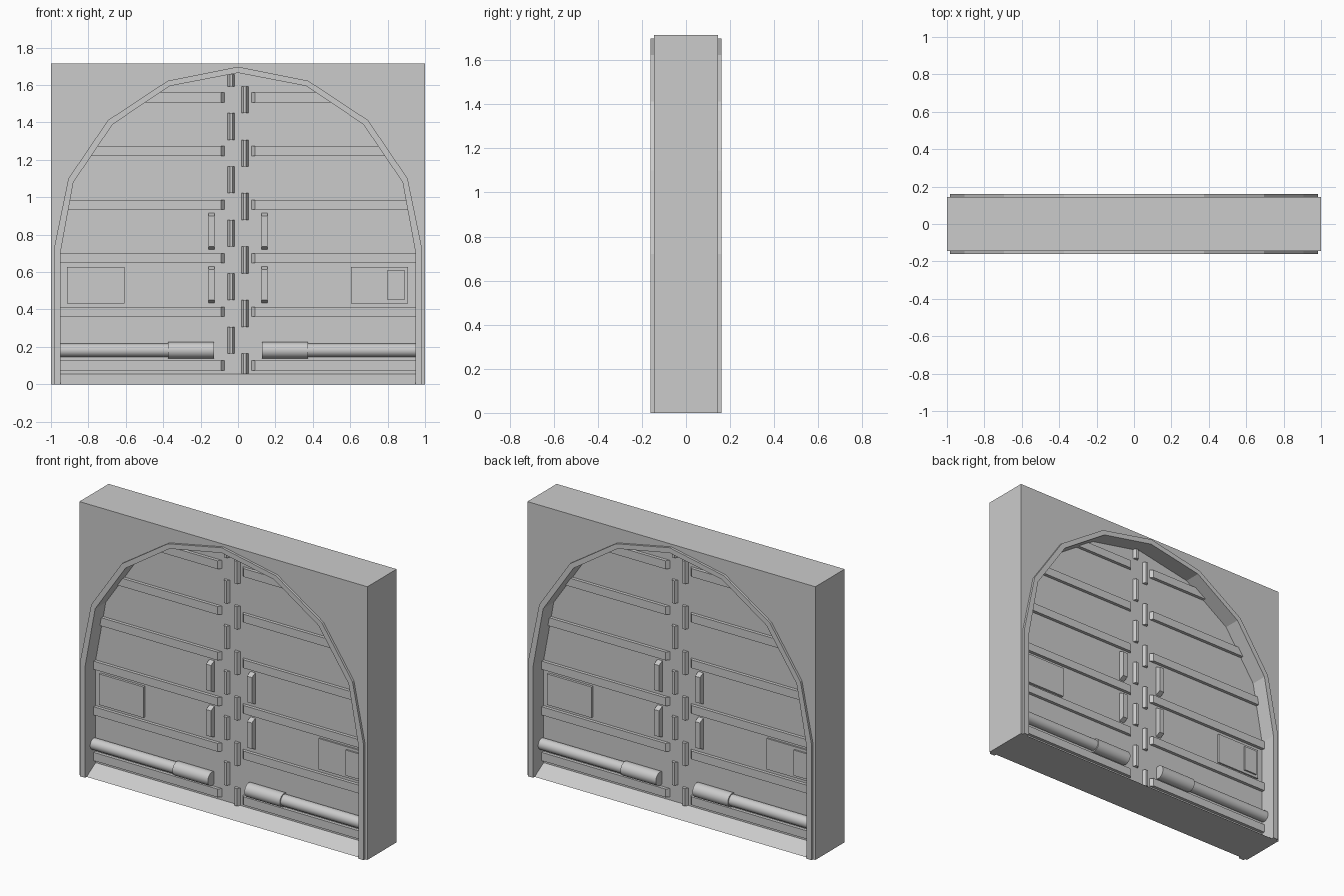
import bpy, bmesh, math

if "Cube" in bpy.data.objects:
    bpy.data.objects.remove(bpy.data.objects["Cube"])

WALL, TRIM, DOOR = 0.145, 0.16, 0.055      # half depths of wall, arch trim, door face
SILL = 0.055


def loft(name, a, b, cap_a=True, cap_b=True, smooth=False, both=False):
    """Bridge two 3D loops, optionally cap them; both adds a half-turn copy on the back."""
    bm = bmesh.new()
    va = [bm.verts.new(p) for p in a]
    vb = [bm.verts.new(p) for p in b]
    n = len(va)
    for i in range(n):
        j = (i + 1) % n
        bm.faces.new((va[i], va[j], vb[j], vb[i])).smooth = smooth
    if cap_a:
        bm.faces.new(va)
    if cap_b:
        bm.faces.new(vb)
    bmesh.ops.recalc_face_normals(bm, faces=bm.faces[:])
    finish(name, bm, both)


def finish(name, bm, both):
    me = bpy.data.meshes.new(name)
    bm.to_mesh(me)
    bm.free()
    for side in (("front", "back") if both else ("",)):
        ob = bpy.data.objects.new((name + "_" + side).strip("_"), me)
        bpy.context.collection.objects.link(ob)
        if side == "back":
            ob.rotation_euler.z = math.pi


def at(pts, y):
    return [(x, y, z) for x, z in pts]


def rect(x0, x1, z0, z1):
    return [(x0, z0), (x1, z0), (x1, z1), (x0, z1)]


def block(name, x0, x1, z0, z1, height, bx=0.0, bz=0.0):
    """Raised block on the door face, its front face inset by bx and bz."""
    loft(name, at(rect(x0 + bx, x1 - bx, z0 + bz, z1 - bz), -DOOR - height),
         at(rect(x0, x1, z0, z1), -DOOR), cap_b=False, both=True)


def arch(half):
    return [(-x, z) for x, z in half] + [(x, z) for x, z in half[-2::-1]]


OUT_HALF = [(.985, 0), (.985, .72), (.907, 1.1), (.695, 1.412), (.375, 1.623), (0, 1.698)]
IN_HALF = [(.95, 0), (.95, .70), (.88, 1.08), (.67, 1.39), (.363, 1.595), (0, 1.665)]
outer, inner = arch(OUT_HALF), arch(IN_HALF)


def arch_x(z):
    for (x0, z0), (x1, z1) in zip(IN_HALF, IN_HALF[1:]):
        if z <= z1:
            return x0 + (x1 - x0) * (z - z0) / (z1 - z0)
    return 0


# Wall with arched opening
wall = [(-1, 0)] + inner + [(1, 0), (1, 1.715), (-1, 1.715)]
loft("wall", at(wall, -WALL), at(wall, WALL))

# Raised trim around the arch
ring = outer + inner[::-1]
loft("arch_trim", at(ring, -TRIM), at(ring, -WALL), cap_b=False, both=True)

# Sloped sill under the doors
prof = [(-WALL, 0), (-DOOR, SILL), (DOOR, SILL), (WALL, 0)]
loft("sill", [(-.95, y, z) for y, z in prof], [(.95, y, z) for y, z in prof])

# Door face
bm = bmesh.new()
pts = [(x, max(z, SILL)) for x, z in inner]
bm.faces.new([bm.verts.new(p) for p in at(pts[::-1], -DOOR)])
finish("door_face", bm, True)

# Horizontal ribs with slanted inner ends
for i in range(6):
    z0 = .075 + i * .2865
    z1 = z0 + .052
    for s in (-1, 1):
        def rib(xi):
            return [(s * xi, z0), (s * arch_x(z0), z0), (s * arch_x(z1), z1), (s * xi, z1)]
        loft("rib", at(rib(.09), -DOOR - .02), at(rib(.073), -DOOR), cap_b=False, both=True)

# Staggered teeth along the centre seam
for i in range(12):
    z0 = SILL if i == 0 else .022 + i * .1428
    z1 = min(.022 + (i + 1) * .1428, 1.655)
    x0 = -.055 if i % 2 else .018
    block("seam_tooth", x0, x0 + .037, z0, z1, .02, bx=.011)

# Grab handles
for s in (-1, 1):
    for z in (.435, .72):
        block("handle", s * .142 - .017, s * .142 + .017, z, z + .195, .035, bz=.016)

# Side panels and small control box
block("left_panel", -.915, -.608, .433, .627, .015)
block("right_panel", .605, .91, .433, .627, .01)
block("control_box", .80, .89, .45, .61, .02)


# Pistons
def cylinder(name, x0, x1, r):
    ring = [(-.075 + r * math.cos(t * math.pi / 12), .182 + r * math.sin(t * math.pi / 12))
            for t in range(24)]
    loft(name, [(x0, y, z) for y, z in ring], [(x1, y, z) for y, z in ring],
         smooth=True, both=True)


for s in (-1, 1):
    cylinder("piston_rod", s * .95, s * .37, .035)
    cylinder("piston_sleeve", s * .373, s * .127, .043)
